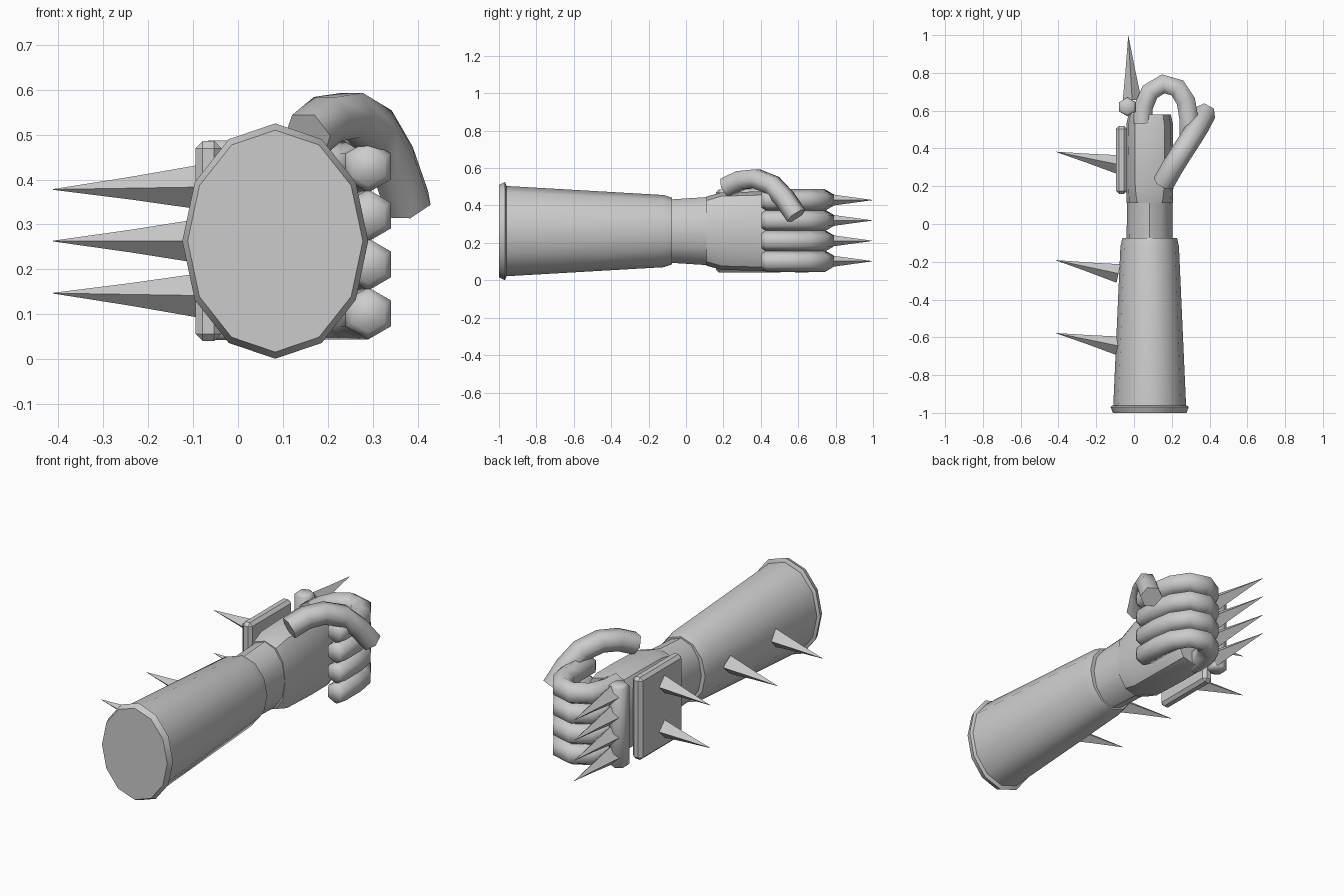
import bpy, bmesh, math
from mathutils import Vector

if "Cube" in bpy.data.objects:
    bpy.data.objects.remove(bpy.data.objects["Cube"])

CX, CZ = 0.083, 0.263          # axis of the arm


def make_object(name, rings, smooth=True, angle=40):
    """Skin a list of equal-length vertex rings and cap both ends."""
    bm = bmesh.new()
    vr = [[bm.verts.new(p) for p in r] for r in rings]
    n = len(vr[0])
    for a, b in zip(vr, vr[1:]):
        for i in range(n):
            j = (i + 1) % n
            bm.faces.new((a[i], a[j], b[j], b[i]))
    bm.faces.new(vr[0])
    bm.faces.new(vr[-1])
    bmesh.ops.recalc_face_normals(bm, faces=bm.faces)
    me = bpy.data.meshes.new(name)
    bm.to_mesh(me)
    bm.free()
    ob = bpy.data.objects.new(name, me)
    bpy.context.collection.objects.link(ob)
    if smooth:
        bpy.ops.object.select_all(action='DESELECT')
        ob.select_set(True)
        bpy.context.view_layer.objects.active = ob
        bpy.ops.object.shade_smooth_by_angle(angle=math.radians(angle))
    return ob


def arm_ring(y, hx, hz, power=2.0, n=12):
    """Twelve-sided (super)ellipse around the arm axis."""
    pts = []
    for i in range(n):
        a = 2 * math.pi * i / n
        c, s = math.cos(a), math.sin(a)
        e = 2 / power
        pts.append((CX + hx * math.copysign(abs(c) ** e, c), y,
                    CZ + hz * math.copysign(abs(s) ** e, s)))
    return pts


def tube(name, path, radii, up, n=6, smooth=True, angle=65):
    """Sweep an n-gon along a path; one corner points towards 'up'."""
    pts = [Vector(p) for p in path]
    rings = []
    for i, p in enumerate(pts):
        t = (pts[min(i + 1, len(pts) - 1)] - pts[max(i - 1, 0)]).normalized()
        u = Vector(up)
        u = (u - t * u.dot(t)).normalized()
        v = t.cross(u)
        rings.append([p + radii[i] * (u * math.cos(2 * math.pi * k / n)
                                      + v * math.sin(2 * math.pi * k / n))
                      for k in range(n)])
    return make_object(name, rings, smooth, angle)


def spike(name, base, tip):
    b, t = Vector(base), Vector(tip)
    return tube(name, [b, b.lerp(t, 0.48), t], [0.05, 0.025, 0.0008],
                (0, 0, 1), n=4, smooth=False)


# Sleeve, cuff rim and wrist
make_object("cuff_rim", [arm_ring(-1.0, 0.195, 0.247), arm_ring(-0.968, 0.207, 0.262),
                         arm_ring(-0.96, 0.195, 0.245)])
make_object("sleeve", [arm_ring(-0.99, 0.194, 0.243), arm_ring(-0.12, 0.155, 0.193),
                       arm_ring(-0.075, 0.145, 0.178)])
make_object("wrist", [arm_ring(-0.12, 0.122, 0.17), arm_ring(-0.07, 0.122, 0.17),
                      arm_ring(0.13, 0.12, 0.183)])

# Palm block
make_object("hand", [arm_ring(0.11, 0.122, 0.185, 2.3), arm_ring(0.19, 0.125, 0.207, 2.8),
                     arm_ring(0.40, 0.125, 0.212, 3), arm_ring(0.53, 0.123, 0.212, 3),
                     arm_ring(0.58, 0.112, 0.205, 3)])

# Four curled fingers with a knuckle spike each
curl = [(0.045, 0.53), (0.05, 0.62), (0.085, 0.70), (0.155, 0.742), (0.23, 0.72),
        (0.275, 0.65), (0.29, 0.56), (0.29, 0.43), (0.29, 0.405)]
for i in range(4):
    z = 0.102 + 0.109 * i
    tube(f"finger_{i + 1}", [(x, y, z) for x, y in curl],
         [0.058] * 8 + [0.042], (0, 0, 1))
    spike(f"knuckle_spike_{i + 1}", (-0.01, 0.655, z), (-0.03, 0.995, z))

# Thumb folded over the fist
tube("thumb", [(0.155, 0.215, 0.497), (0.2, 0.295, 0.535), (0.25, 0.375, 0.543),
               (0.305, 0.46, 0.51), (0.345, 0.525, 0.44), (0.378, 0.59, 0.345)],
     [0.058] * 6, (0.87, -0.5, 0))

# Knuckle bar
tube("knuckle_bar", [(-0.035, 0.62, 0.043), (-0.035, 0.62, 0.055),
                     (-0.035, 0.62, 0.475), (-0.035, 0.62, 0.487)],
     [0.036, 0.05, 0.05, 0.036], (0, 1, 0))

# Bevelled plate on the back of the hand
bpy.ops.mesh.primitive_cube_add(size=1, location=(-0.066, 0.34, CZ))
plate = bpy.context.object
plate.name = "back_plate"
plate.scale = (0.058, 0.36, 0.445)
bpy.ops.object.transform_apply(location=False, rotation=False, scale=True)
bevel = plate.modifiers.new("bevel", 'BEVEL')
bevel.width = 0.016
bevel.segments = 1

# Side spikes: two on the plate, two along the sleeve
side = [(0.315, 0.382, 0.378), (0.315, 0.382, 0.147),
        (-0.262, -0.192, 0.263), (-0.645, -0.578, 0.263)]
for i, (yb, yt, z) in enumerate(side):
    spike(f"side_spike_{i + 1}", (-0.082, yb, z + 0.15 * (z - CZ) * 0.3), (-0.412, yt, z))
